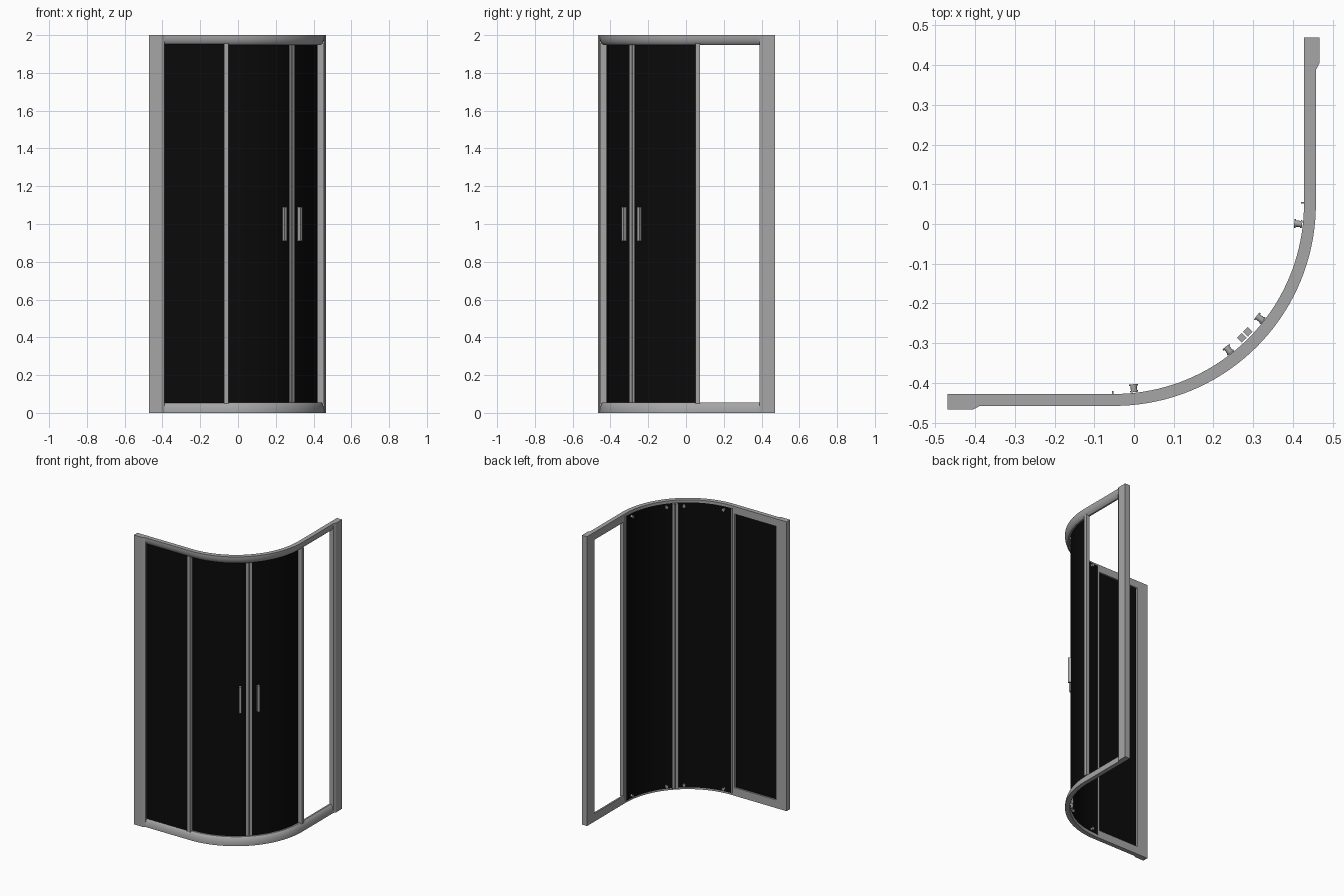
import bpy
import bmesh
from math import sin, cos, radians, pi
from mathutils import Vector, Matrix

if "Cube" in bpy.data.objects:
    bpy.data.objects.remove(bpy.data.objects["Cube"])


def material(name, value):
    m = bpy.data.materials.new(name)
    m.use_nodes = True
    colour = (value, value, value, 1)
    m.diffuse_color = colour
    m.node_tree.nodes["Principled BSDF"].inputs["Base Color"].default_value = colour
    return m


METAL = material("grey metal", 0.38)
GLASS = material("black glass", 0.003)

CENTRE = Vector((-0.05, 0.05, 0))     # centre of the quarter-round bend
INNER, OUTER = 0.478, 0.508           # rail radii
END = 0.42                            # length of the straight sides


def finish(name, bm, mat, smooth=False):
    if mat is METAL:
        bmesh.ops.recalc_face_normals(bm, faces=bm.faces)
    mesh = bpy.data.meshes.new(name)
    bm.to_mesh(mesh)
    bm.free()
    mesh.materials.append(mat)
    obj = bpy.data.objects.new(name, mesh)
    bpy.context.collection.objects.link(obj)
    if smooth:
        bpy.ops.object.select_all(action="DESELECT")
        obj.select_set(True)
        bpy.context.view_layer.objects.active = obj
        bpy.ops.object.shade_smooth_by_angle(angle=radians(30))
    return obj


def radial(angle):
    return Vector((cos(radians(angle)), sin(radians(angle)), 0))


def arc(start, stop, steps):
    """Stations along the bend: base point and outward direction."""
    return [(CENTRE, radial(start + (stop - start) * i / steps)) for i in range(steps + 1)]


def sweep(name, stations, profile, mat, closed=True):
    """Carry a (radius, height) profile along the stations."""
    bm = bmesh.new()
    rows = [[bm.verts.new(base + out * r + Vector((0, 0, z))) for r, z in profile]
            for base, out in stations]
    n = len(profile)
    for a, b in zip(rows, rows[1:]):
        for i in range(n if closed else n - 1):
            j = (i + 1) % n
            bm.faces.new((a[i], b[i], b[j], a[j]))
    if closed:
        bm.faces.new(rows[0])
        bm.faces.new(rows[-1])
    return finish(name, bm, mat, True)


def prism(name, outline, z0, z1, side):
    """Upright extrusion; side 1 is mirrored across the diagonal."""
    bm = bmesh.new()
    pts = [(-y, -x) if side else (x, y) for x, y in outline]
    face = bm.faces.new([bm.verts.new((x, y, z0)) for x, y in pts])
    top = bmesh.ops.extrude_face_region(bm, geom=[face])["geom"]
    verts = [v for v in top if isinstance(v, bmesh.types.BMVert)]
    bmesh.ops.translate(bm, verts=verts, vec=(0, 0, z1 - z0))
    return finish(name, bm, METAL)


def radial_box(name, angle, r0, r1, width, z0, z1):
    """Upright bar turned to face out of the bend."""
    bm = bmesh.new()
    place = (Matrix.Translation(CENTRE) @ Matrix.Rotation(radians(angle), 4, "Z")
             @ Matrix.Translation(((r0 + r1) / 2, 0, (z0 + z1) / 2))
             @ Matrix.Diagonal((r1 - r0, width, z1 - z0, 1)))
    bmesh.ops.create_cube(bm, size=1, matrix=place)
    return finish(name, bm, METAL)


def roller(name, angle, z):
    """Flanged wheel lying along the outward direction."""
    bm = bmesh.new()
    for r, depth, radius in ((0.458, 0.004, 0.011), (0.466, 0.014, 0.008), (0.474, 0.004, 0.010)):
        place = (Matrix.Translation(CENTRE + Vector((0, 0, z)))
                 @ Matrix.Rotation(radians(angle), 4, "Z")
                 @ Matrix.Translation((r, 0, 0)) @ Matrix.Rotation(pi / 2, 4, "Y"))
        bmesh.ops.create_cone(bm, cap_ends=True, segments=16, radius1=radius,
                              radius2=radius, depth=depth, matrix=place)
    return finish(name, bm, METAL, True)


# Bottom and top rails: straight, bend, straight, with a rounded outer face
path = ([(CENTRE + Vector((-END, 0, 0)), radial(-90))] + arc(-90, 0, 40)
        + [(CENTRE + Vector((0, END, 0)), radial(0))])
section = [(INNER, 0), (OUTER, 0), (OUTER, 0.012), (0.506, 0.026),
           (0.502, 0.039), (0.496, 0.049), (0.489, 0.056), (INNER, 0.056)]
sweep("bottom_rail", path, section, METAL)
sweep("top_rail", path, [(r, 2 - z * 0.93) for r, z in section], METAL)

# Fixed side pane
bm = bmesh.new()
bm.faces.new([bm.verts.new((x, -0.443, z)) for x, z in
              ((-0.4, 0.05), (-0.06, 0.05), (-0.06, 1.955), (-0.4, 1.955))])
finish("fixed_pane", bm, GLASS)

for side, label in enumerate(("right", "left")):
    def turn(angle):
        return -90 - angle if side else angle

    # Wall profile and fixed post
    prism(label + "_wall_profile",
          [(-0.47, -0.428), (-0.47, -0.467), (-0.405, -0.467), (-0.388, -0.458), (-0.388, -0.428)],
          0, 2, side)
    prism(label + "_fixed_post",
          [(-0.073, -0.428), (-0.073, -0.454), (-0.05, -0.454), (-0.05, -0.428)],
          0.05, 1.955, side)
    prism(label + "_door_seal",
          [(-0.056, -0.428), (-0.052, -0.428), (-0.052, -0.420), (-0.056, -0.420)],
          0.015, 1.985, side)

    # Curved sliding door with its closing strip
    sweep(label + "_door_pane", arc(turn(-90.5), turn(-46), 20),
          [(0.472, 0.015), (0.472, 1.985)], GLASS, closed=False)
    radial_box(label + "_door_strip", turn(-46.3), 0.457, 0.474, 0.017, 0.015, 1.985)

    # Handle and rollers
    radial_box(label + "_handle", turn(-51.9), 0.472, 0.490, 0.017, 0.91, 1.09)
    for angle, spot in ((-83.9, "outer"), (-51.9, "inner")):
        for z, level in ((0.035, "bottom"), (1.965, "top")):
            roller(f"{label}_{spot}_{level}_roller", turn(angle), z)
